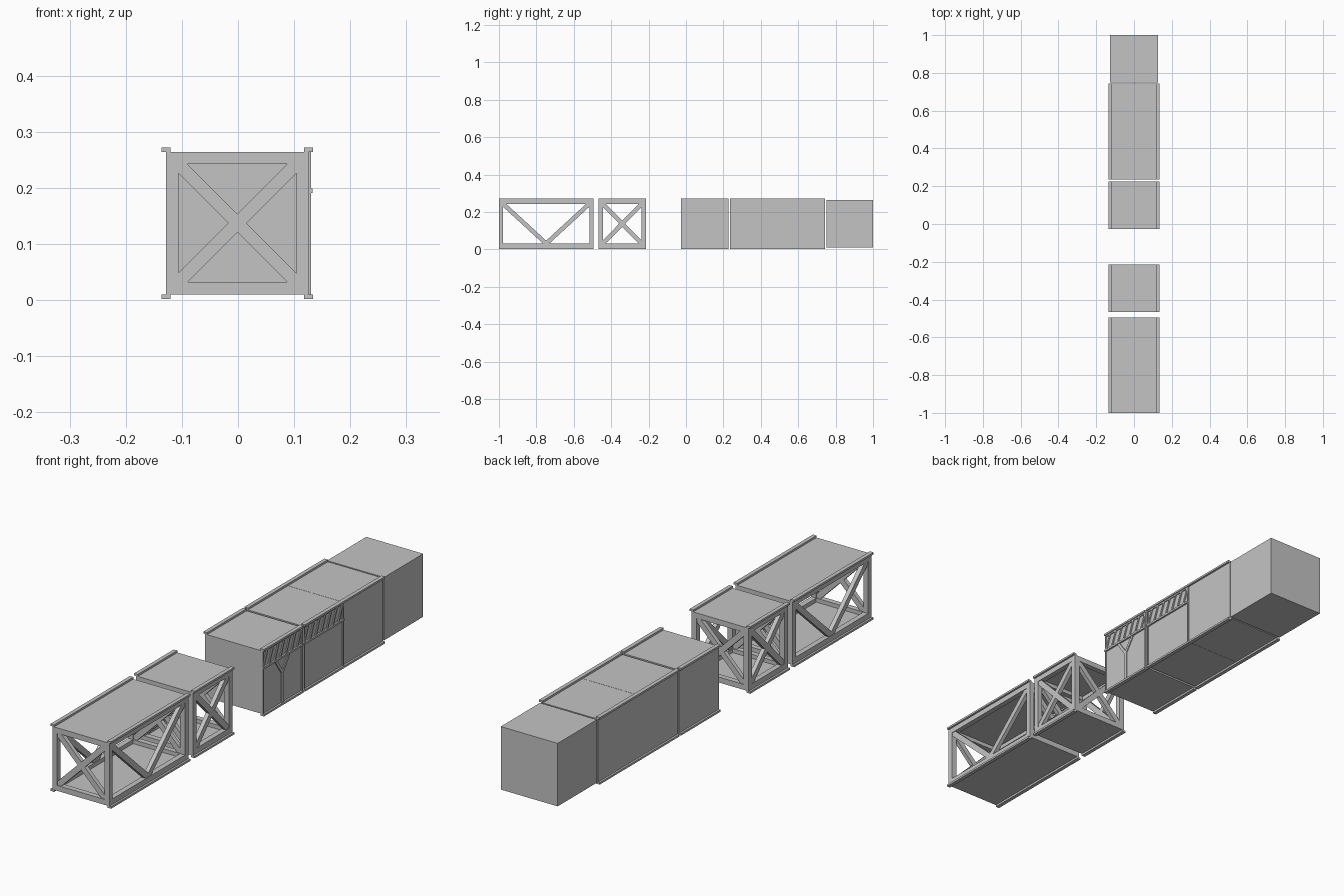
import bpy
import bmesh
import math
from mathutils import Matrix, Vector

if "Cube" in bpy.data.objects:
    bpy.data.objects.remove(bpy.data.objects["Cube"])

grey = bpy.data.materials.new("plain grey")
grey.use_nodes = True
COLOUR = (0.55, 0.55, 0.55, 1)
grey.diffuse_color = COLOUR
grey.node_tree.nodes["Principled BSDF"].inputs["Base Color"].default_value = COLOUR

CX, CZ = -0.001, 0.137      # axis of the row of modules
HALF = 0.127                # half the width and height of a body
BEAM = 0.022                # frame thickness
INNER = HALF - BEAM
BRACE = 0.023
RAIL_W, RAIL_H = 0.016, 0.008


def box(bm, lo, hi):
    lo, hi = Vector(lo), Vector(hi)
    size = hi - lo
    m = Matrix.Translation((lo + hi) / 2) @ Matrix.Diagonal((*size, 1))
    bmesh.ops.create_cube(bm, size=1, matrix=m)


def bar(bm, a, b, width, depth, normal):
    """Flat bar from a to b, lying in the plane with the given normal."""
    a, b, n = Vector(a), Vector(b), Vector(normal)
    along = b - a
    x = along.normalized()
    y = n.cross(x)
    m = Matrix((x, y, n)).transposed().to_4x4()
    m = Matrix.Translation((a + b) / 2) @ m
    m = m @ Matrix.Diagonal((along.length, width, depth, 1))
    bmesh.ops.create_cube(bm, size=1, matrix=m)


def finish(bm, name):
    bmesh.ops.recalc_face_normals(bm, faces=bm.faces)
    mesh = bpy.data.meshes.new(name)
    bm.to_mesh(mesh)
    bm.free()
    mesh.materials.append(grey)
    obj = bpy.data.objects.new(name, mesh)
    bpy.context.collection.objects.link(obj)
    return obj


def rails(name, y0, y1):
    """Four corner runners along one module."""
    bm = bmesh.new()
    for sx in (-1, 1):
        for sz in (-1, 1):
            x = CX + sx * HALF
            z = CZ + sz * (HALF + RAIL_H / 2)
            box(bm, (x - RAIL_W / 2, y0, z - RAIL_H / 2),
                (x + RAIL_W / 2, y1, z + RAIL_H / 2))
    finish(bm, name + "_rails")


def body(name, y0, y1):
    bm = bmesh.new()
    box(bm, (CX - HALF, y0, CZ - HALF), (CX + HALF, y1, CZ + HALF))
    finish(bm, name)


def truss(name, y0, y1, v_sides):
    # corner posts and beams
    bm = bmesh.new()
    for s in (-1, 1):
        x0, x1 = sorted((CX + s * HALF, CX + s * INNER))
        z0, z1 = sorted((CZ + s * HALF, CZ + s * INNER))
        for ya in (y0, y1 - BEAM):
            box(bm, (x0, ya, CZ - INNER), (x1, ya + BEAM, CZ + INNER))
            box(bm, (CX - INNER, ya, z0), (CX + INNER, ya + BEAM, z1))
        for t in (-1, 1):
            c0, c1 = sorted((CZ + t * HALF, CZ + t * INNER))
            box(bm, (x0, y0, c0), (x1, y1, c1))
    finish(bm, name + "_frame")

    # floor and roof plates
    bm = bmesh.new()
    for s in (-1, 1):
        z0, z1 = sorted((CZ + s * HALF, CZ + s * (HALF - 0.006)))
        box(bm, (CX - INNER, y0 + BEAM, z0), (CX + INNER, y1 - BEAM, z1))
    finish(bm, name + "_plates")

    # crossed braces on the ends, one bar running through
    bm = bmesh.new()
    r = INNER + 0.001
    zb, zt = CZ - r, CZ + r
    for y in (y0 + BEAM / 2, y1 - BEAM / 2):
        bar(bm, (CX - r, y, zb), (CX + r, y, zt), BRACE, 0.017, (0, 1, 0))
        for s in (-1, 1):
            bar(bm, (CX + s * r, y, CZ - s * r),
                (CX + s * 0.008, y, CZ - s * 0.008), BRACE, 0.017, (0, 1, 0))
    # side braces
    ya, yb, ym = y0 + BEAM, y1 - BEAM, (y0 + y1) / 2
    for s in (-1, 1):
        x = CX + s * (HALF - BEAM / 2)
        if v_sides:
            pairs = [((ya, zt), (ym, zb)), ((yb, zt), (ym, zb))]
        else:
            pairs = [((ya, zb), (yb, zt)), ((ya, zt), (yb, zb))]
        for p, q in pairs:
            bar(bm, (x, *p), (x, *q), BRACE, 0.017, (1, 0, 0))
    finish(bm, name + "_braces")
    rails(name, y0, y1)


# open lattice modules
truss("long_truss", -1.0, -0.495, True)
truss("short_truss", -0.467, -0.215, False)

# closed modules
body("short_closed_module", -0.026, 0.226)
rails("short_closed_module", -0.026, 0.226)
for i, (a, b) in enumerate(((0.235, 0.489), (0.490, 0.744))):
    body("long_closed_module_" + ("front", "rear")[i], a, b)
rails("long_closed_module", 0.235, 0.744)
body("end_box", 0.75, 1.0)

# left side louvres with a ledge and edge posts
SIDE = CX + HALF
OUT = SIDE + 0.004
BAND, TOP, BOTTOM = 0.195, CZ + HALF, CZ - HALF
LEAN, COUNT = 0.036, 6
for name, y0, y1 in (("front", -0.026, 0.226), ("rear", 0.235, 0.489)):
    bm = bmesh.new()
    step = (y1 - y0 - LEAN) / COUNT
    for i in range(COUNT + 1):
        y = y0 + i * step
        w = 0.008
        profile = [(y, BAND), (y + w, BAND), (y + LEAN, TOP), (y + LEAN - w, TOP)]
        face = bm.faces.new([bm.verts.new((SIDE, *p)) for p in profile])
        new = bmesh.ops.extrude_face_region(bm, geom=[face])["geom"]
        verts = [g for g in new if isinstance(g, bmesh.types.BMVert)]
        bmesh.ops.translate(bm, verts=verts, vec=(OUT - SIDE, 0, 0))
    finish(bm, name + "_louvre_slats")

    bm = bmesh.new()
    box(bm, (SIDE, y0, BAND - 0.004), (OUT + 0.003, y1, BAND + 0.004))
    box(bm, (SIDE, y0, TOP - 0.006), (OUT, y1, TOP))
    for y in (y0, y1 - 0.005):
        box(bm, (SIDE, y, BOTTOM), (OUT, y + 0.005, TOP))
    finish(bm, name + "_louvre_frame")

# forked rib below the front louvres
bm = bmesh.new()
mid, fork = 0.10, 0.135
x = (SIDE + OUT) / 2
bar(bm, (x, mid, BOTTOM), (x, mid, fork), 0.014, OUT - SIDE, (1, 0, 0))
for s in (-1, 1):
    bar(bm, (x, mid, fork - 0.004), (x, mid + s * 0.045, BAND), 0.012,
        OUT - SIDE, (1, 0, 0))
finish(bm, "forked_rib")
